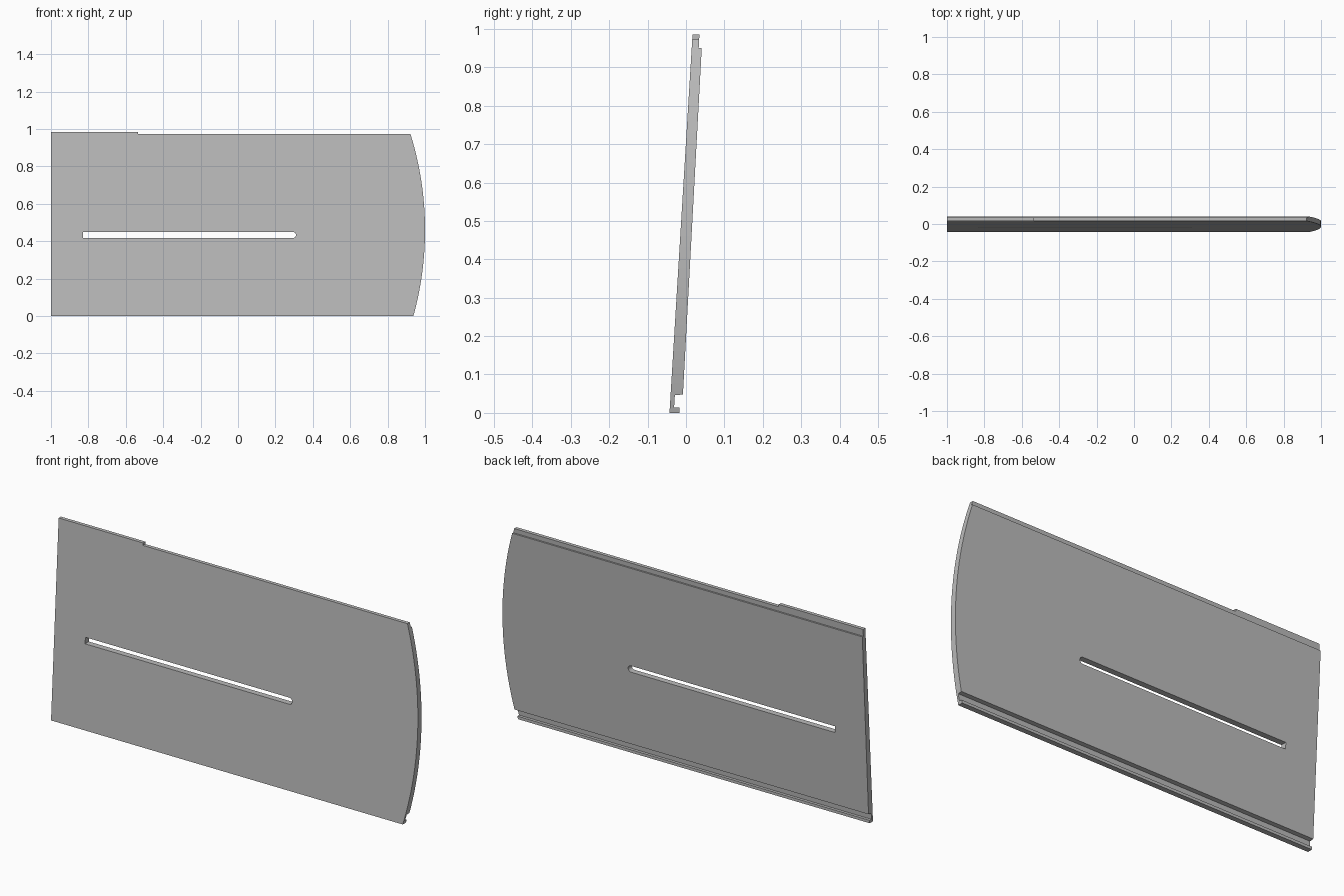
import bpy, bmesh, math

cube = bpy.data.objects.get("Cube")
if cube:
    bpy.data.objects.remove(cube, do_unlink=True)

# Single grey material
grey = bpy.data.materials.new("plain grey")
grey.use_nodes = True
colour = (0.5, 0.5, 0.5, 1)
grey.diffuse_color = colour
grey.node_tree.nodes["Principled BSDF"].inputs["Base Color"].default_value = colour


def prism(name, points, offset):
    """Extrude a closed outline of 3D points along an offset."""
    bm = bmesh.new()
    face = bm.faces.new([bm.verts.new(p) for p in points])
    result = bmesh.ops.extrude_face_region(bm, geom=[face])
    moved = [v for v in result["geom"] if isinstance(v, bmesh.types.BMVert)]
    bmesh.ops.translate(bm, verts=moved, vec=offset)
    bmesh.ops.recalc_face_normals(bm, faces=bm.faces)
    mesh = bpy.data.meshes.new(name)
    bm.to_mesh(mesh)
    bm.free()
    mesh.materials.append(grey)
    obj = bpy.data.objects.new(name, mesh)
    bpy.context.collection.objects.link(obj)
    return obj


def cut(target, cutter, operation):
    """Apply a boolean and discard the cutter."""
    cutter.hide_render = True
    mod = target.modifiers.new(cutter.name, "BOOLEAN")
    mod.operation, mod.object, mod.solver = operation, cutter, "EXACT"
    bpy.context.view_layer.objects.active = target
    bpy.ops.object.modifier_apply(modifier=mod.name)
    bpy.data.objects.remove(cutter, do_unlink=True)


# Leaning panel with a grooved lip at the bottom and a tongue at the top
profile = [(-0.043, 0), (-0.017, 0), (-0.017, 0.014), (-0.031, 0.014),
           (-0.029, 0.046), (-0.008, 0.048), (0.041, 0.95), (0.033, 0.95),
           (0.035, 0.985), (0.017, 0.985)]
panel = prism("panel", [(-1, y, z) for y, z in profile], (2.1, 0, 0))

# Outline with the bowed end and the lowered stretch of the tongue
radius, mid, top = 1.73, 0.46, 0.973
low, high = math.asin((-0.1 - mid) / radius), math.asin((top - mid) / radius)
steps = 32
angles = [low + (high - low) * i / steps for i in range(steps + 1)]
outline = [(-1.1, -0.1)]
outline += [(1 - radius + radius * math.cos(a), mid + radius * math.sin(a)) for a in angles]
outline += [(-0.535, top), (-0.535, 1.1), (-1.1, 1.1)]
cut(panel, prism("outline", [(x, -0.3, z) for x, z in outline], (0, 0.6, 0)), "INTERSECT")

# Long slot, square at one end and rounded at the other
half, centre, end = 0.016, 0.433, 0.31
slot = [(-0.83, centre - half)]
for i in range(13):
    a = math.pi * (i / 12 - 0.5)
    slot.append((end - half + half * math.cos(a), centre + half * math.sin(a)))
slot.append((-0.83, centre + half))
cut(panel, prism("slot", [(x, -0.3, z) for x, z in slot], (0, 0.6, 0)), "DIFFERENCE")

# Smooth the curved ends and keep the edges sharp
bpy.ops.object.select_all(action="DESELECT")
panel.select_set(True)
bpy.context.view_layer.objects.active = panel
bpy.ops.object.shade_smooth_by_angle(angle=math.radians(25))
